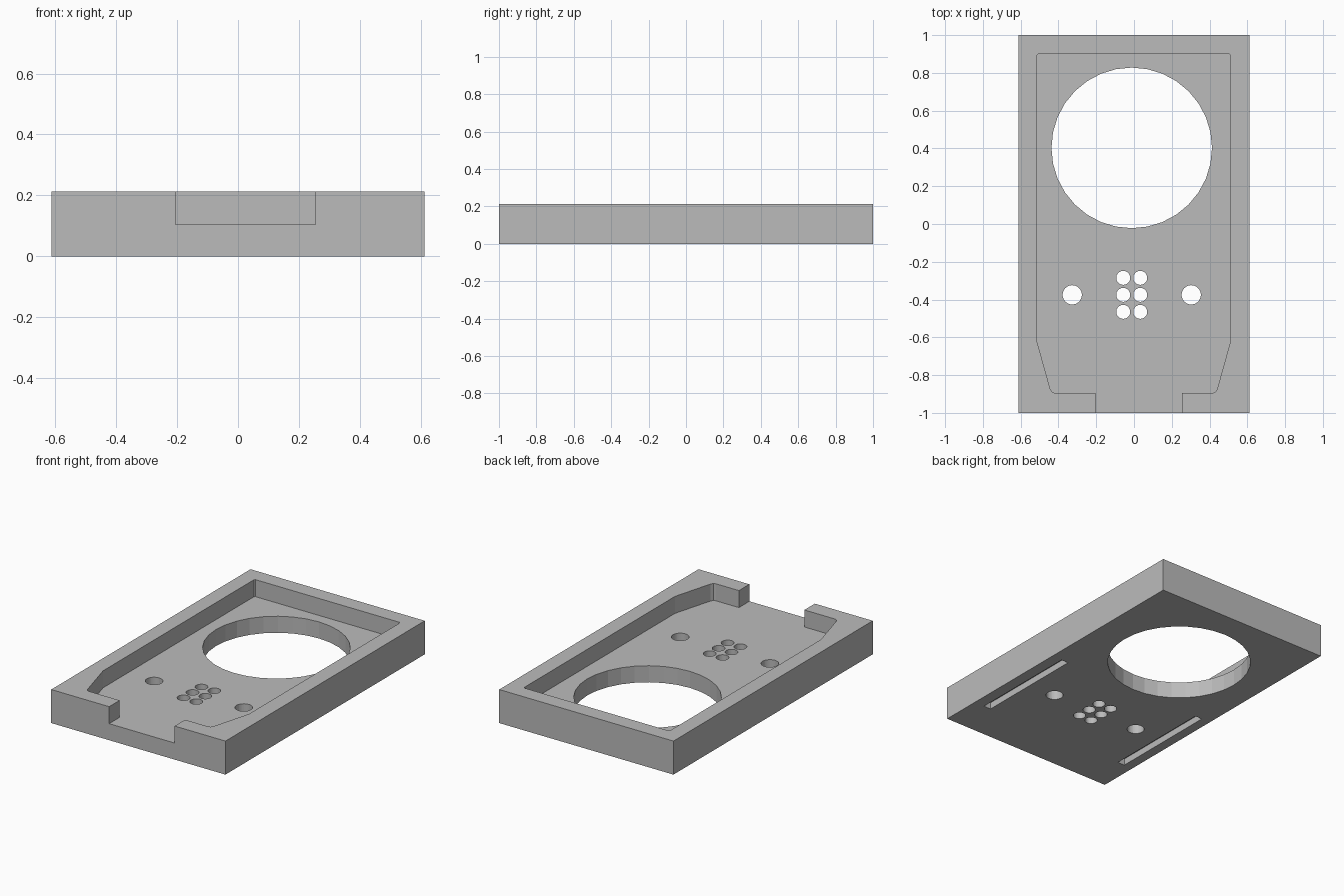
import bpy
import bmesh
from math import cos, sin, tau

if "Cube" in bpy.data.objects:
    bpy.data.objects.remove(bpy.data.objects["Cube"], do_unlink=True)

HEIGHT, FLOOR = 0.213, 0.105
HALF_WIDTH, OFFSET = 0.612, -0.012

grey = bpy.data.materials.new("plain grey")
grey.use_nodes = True
colour = (0.5, 0.5, 0.5, 1)
grey.diffuse_color = colour
grey.node_tree.nodes["Principled BSDF"].inputs["Base Color"].default_value = colour


def prism(name, outline, bottom, top):
    """Extrude a flat outline upwards from bottom to top."""
    bm = bmesh.new()
    face = bm.faces.new([bm.verts.new((x, y, bottom)) for x, y in outline])
    lifted = bmesh.ops.extrude_face_region(bm, geom=[face])["geom"]
    verts = [v for v in lifted if isinstance(v, bmesh.types.BMVert)]
    bmesh.ops.translate(bm, verts=verts, vec=(0, 0, top - bottom))
    bmesh.ops.recalc_face_normals(bm, faces=bm.faces)
    mesh = bpy.data.meshes.new(name)
    bm.to_mesh(mesh)
    bm.free()
    mesh.materials.append(grey)
    obj = bpy.data.objects.new(name, mesh)
    bpy.context.collection.objects.link(obj)
    return obj


def rectangle(x0, x1, y0, y1):
    return [(x0, y0), (x1, y0), (x1, y1), (x0, y1)]


def circle(x, y, radius, sides=32):
    return [(x + radius * cos(tau * i / sides), y + radius * sin(tau * i / sides))
            for i in range(sides)]


def cut(body, outline, bottom, top):
    """Subtract a prism from the body, then discard it."""
    cutter = prism("cutter", outline, bottom, top)
    cutter.hide_render = True
    mod = body.modifiers.new("cut", "BOOLEAN")
    mod.operation = "DIFFERENCE"
    mod.solver = "EXACT"
    mod.object = cutter
    bpy.context.view_layer.objects.active = body
    bpy.ops.object.modifier_apply(modifier=mod.name)
    bpy.data.objects.remove(cutter, do_unlink=True)


# Outer block
tray = prism("tray", rectangle(-HALF_WIDTH, HALF_WIDTH, -1, 1), 0, HEIGHT)

# Recess with tapered front corners and an opening through the front wall
right_side = [(0.415, -0.895), (0.43, -0.89), (0.44, -0.875),
              (0.511, -0.62), (0.511, 0.893), (0.504, 0.9)]
left_side = [(-x - 0.003, y) for x, y in reversed(right_side)]
opening = [(-0.205, -0.895), (-0.205, -1.1), (0.255, -1.1), (0.255, -0.895)]
cut(tray, right_side + left_side + opening, FLOOR, HEIGHT + 0.1)

# Large round window
cut(tray, circle(OFFSET, 0.403, 0.425), -0.1, HEIGHT)

# Button holes and the grid of small holes between them
for side in (-1, 1):
    cut(tray, circle(OFFSET + side * 0.315, -0.375, 0.051), -0.1, HEIGHT)
    for row in (-1, 0, 1):
        cut(tray, circle(OFFSET + side * 0.045, -0.375 + row * 0.09, 0.037),
            -0.1, HEIGHT)

# Shallow slots in the underside
for side in (-1, 1):
    x = side * 0.52 - 0.005
    cut(tray, rectangle(x - 0.025, x + 0.025, -0.745, -0.028), -0.1, 0.042)
